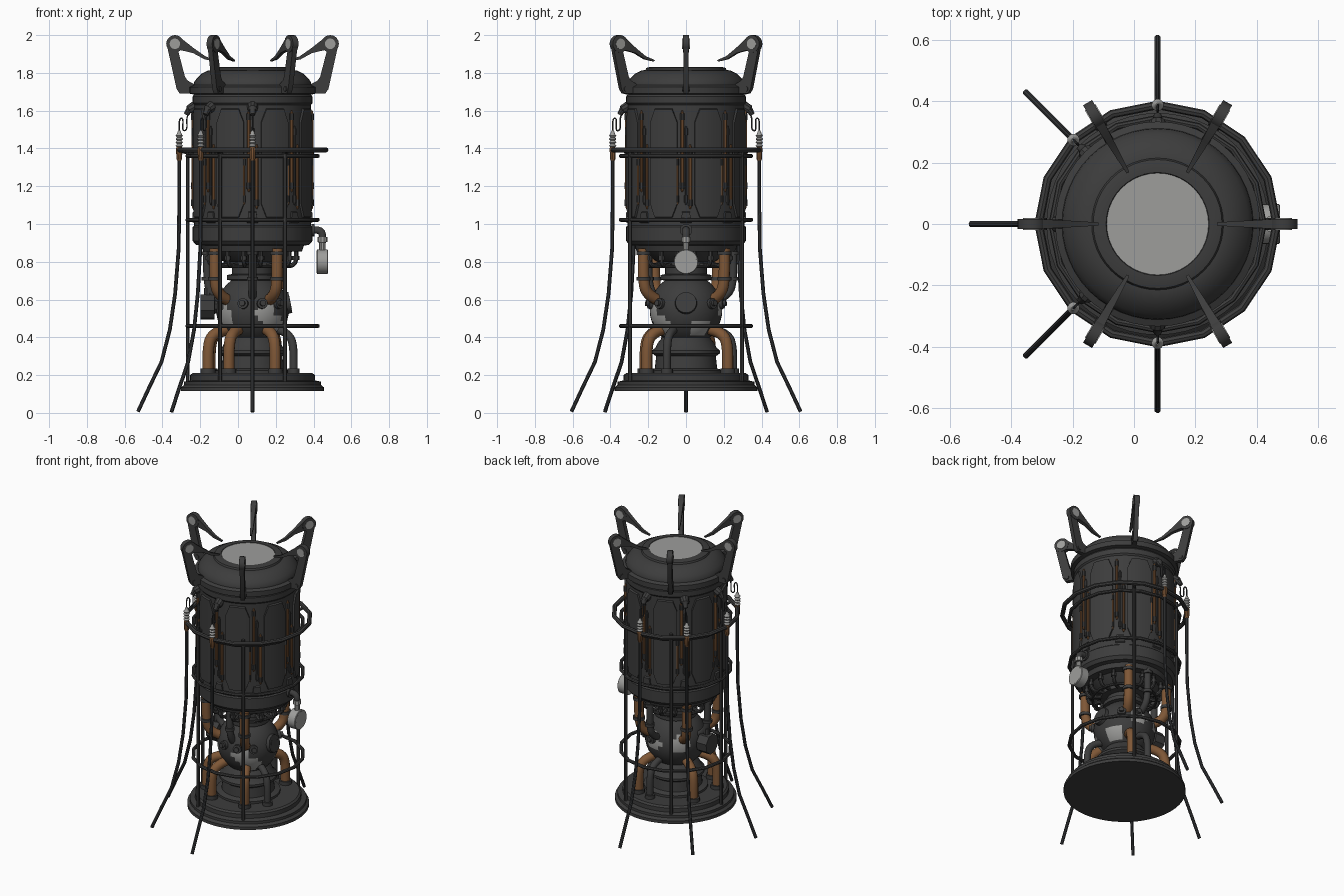
import bpy, bmesh, math
from mathutils import Vector

if "Cube" in bpy.data.objects:
    bpy.data.objects.remove(bpy.data.objects["Cube"])

CX = 0.077  # axis of the vessel


def material(name, rgb):
    m = bpy.data.materials.new(name)
    m.diffuse_color = (*rgb, 1)
    m.use_nodes = True
    m.node_tree.nodes["Principled BSDF"].inputs["Base Color"].default_value = m.diffuse_color
    return m


DARK = material("dark_iron", (0.046, 0.046, 0.046))
LIGHT = material("pale_grey", (0.34, 0.34, 0.33))
COPPER = material("copper", (0.21, 0.095, 0.037))
CABLE = material("cable_rubber", (0.036, 0.038, 0.041))


def P(deg, r, z, side=0.0):
    """Point around the vessel axis, with a sideways offset."""
    a = math.radians(deg)
    return Vector((CX + r * math.cos(a) - side * math.sin(a),
                   r * math.sin(a) + side * math.cos(a), z))


def finish(bm, name, *mats):
    bmesh.ops.recalc_face_normals(bm, faces=bm.faces)
    me = bpy.data.meshes.new(name)
    bm.to_mesh(me)
    bm.free()
    for m in mats:
        me.materials.append(m)
    me.shade_smooth()
    me.set_sharp_from_angle(angle=math.radians(32))
    ob = bpy.data.objects.new(name, me)
    bpy.context.collection.objects.link(ob)
    return ob


def skin(bm, rings, loop=False):
    n, count = len(rings[0]), len(rings)
    for i in range(count if loop else count - 1):
        a, b = rings[i], rings[(i + 1) % count]
        for j in range(n):
            bm.faces.new((a[j], a[(j + 1) % n], b[(j + 1) % n], b[j]))
    if not loop:
        bm.faces.new(rings[0])
        bm.faces.new(rings[-1])


def lathe(name, profile, mat, segs=40, loop=False):
    bm = bmesh.new()
    rings = [[bm.verts.new(P(360 * j / segs, r, z)) for j in range(segs)] for r, z in profile]
    skin(bm, rings, loop)
    return finish(bm, name, mat)


def hoop(name, r, z, t, segs=16):
    prof = [(r + t * math.cos(k * math.pi / 4), z + t * math.sin(k * math.pi / 4)) for k in range(8)]
    return lathe(name, prof, DARK, segs, True)


def tube(name, pts, rad, mat, n=10):
    pts = [Vector(p) for p in pts]
    rads = rad if isinstance(rad, list) else [rad] * len(pts)
    bm = bmesh.new()
    rings, u = [], Vector((0.31, 0.87, 0.23))
    for i, p in enumerate(pts):
        t = (pts[min(i + 1, len(pts) - 1)] - pts[max(i - 1, 0)]).normalized()
        u = (u - t * u.dot(t)).normalized()
        v = t.cross(u)
        rings.append([bm.verts.new(p + rads[i] * (u * math.cos(k * math.tau / n) + v * math.sin(k * math.tau / n)))
                      for k in range(n)])
    skin(bm, rings)
    return finish(bm, name, mat)


def bend(pts, times=2):
    """Round the corners of a path."""
    for _ in range(times):
        out = [pts[0]]
        for a, b in zip(pts, pts[1:]):
            out += [a.lerp(b, 0.25), a.lerp(b, 0.75)]
        pts = out + [pts[-1]]
    return pts


def slab(name, deg, outline, mat=DARK):
    """Flat plate standing in a radial plane: (radius, height, half thickness)."""
    bm = bmesh.new()
    skin(bm, [[bm.verts.new(P(deg, r, z, s * t)) for r, z, t in outline] for s in (-1, 1)])
    return finish(bm, name, mat)


# base, pedestal and neck
lathe("base", [(.378, .115), (.378, .135), (.362, .148), (.362, .165), (.33, .172), (.33, .2), (.318, .21),
               (.2, .21)], DARK, 48)
lathe("pedestal", [(.2, .2), (.2, .225), (.165, .235), (.158, .3), (.18, .315), (.18, .33), (.162, .345),
                   (.15, .37), (.125, .4)], DARK)
lathe("neck", [(.1, .66), (.11, .7), (.135, .705), (.135, .73), (.11, .735), (.11, .77), (.15, .775), (.15, .8),
               (.17, .81), (.22, .865)], DARK)

# lower sphere with worn pale patches
ball = lathe("sphere", [(.192 * math.sin(math.pi * (k + .1) / 20.2), .545 - .192 * math.cos(math.pi * (k + .1) / 20.2))
                        for k in range(21)], DARK)
ball.data.materials.append(LIGHT)
patches = [(.35, -.9, -.1), (.75, .4, -.5), (.6, -.65, -.45), (.2, .95, .1), (-.65, .7, .1), (-.75, -.6, -.2)]
for f in ball.data.polygons:
    d = (f.center - Vector((CX, 0, .545))).normalized()
    if any(d.dot(Vector(p).normalized()) > .955 for p in patches):
        f.material_index = 1

# porthole on the right, plugs on the front and back, valve box on the left
tube("porthole", [P(0, r, .545 + .2 * r) for r in (.15, .2, .201, .18)], [.062, .056, .036, .034], DARK, 20)
for i, a in enumerate((45, 75, 255, 285, 315)):
    tube(f"sphere_plug_{i}", [P(a, .17, .575), P(a, .205, .58), P(a, .206, .58), P(a, .22, .582)],
         [.028, .028, .016, .016], DARK, 12)
tube("valve_box", [P(180, .17, .56), P(180, .2, .56), P(180, .201, .56), P(180, .275, .56)],
     [.035, .035, .068, .068], DARK, 8)
tube("valve_stub", [P(180, .235, .62), P(180, .235, .66)], .022, DARK)

# main vessel
lathe("vessel", [(.2, .855), (.262, .855), (.272, .885), (.3, .89), (.317, .91), (.317, .985), (.309, .992),
                 (.309, 1.63), (.317, 1.64), (.317, 1.675), (.31, 1.685), (.334, 1.69), (.334, 1.725), (.312, 1.735),
                 (.31, 1.75), (.296, 1.77), (.27, 1.795), (.235, 1.813), (.215, 1.815), (.21, 1.826),
                 (.19, 1.831), (.168, 1.831), (.165, 1.825)], DARK, 48)
lathe("top_window", [(.166, 1.82), (.166, 1.8285)], LIGHT, 40)

# raised wall plates between the eight rod recesses
for k in range(8):
    bm = bmesh.new()
    rings = []
    for off, cut in ((-14, .07), (-9, 0), (-4, 0), (0, 0), (4, 0), (9, 0), (14, .07)):
        a = 22.5 + 45 * k + off
        lo, hi = 1.03 + cut, 1.615 - cut
        rings.append([bm.verts.new(P(a, r, z)) for r, z in ((.3, lo), (.32, lo + .008), (.32, hi - .008), (.3, hi))])
    skin(bm, rings)
    finish(bm, f"wall_plate_{k}", DARK)
    # copper rods and iron pins in each recess
    a = 45 * k
    for j, (s, lo, hi, r, m) in enumerate(((-.02, 1.17, 1.6, .009, COPPER), (.022, 1.08, 1.42, .009, COPPER),
                                           (.0, 1.1, 1.52, .007, DARK), (-.045, 1.1, 1.36, .006, COPPER))):
        tube(f"rod_{k}_{j}", [P(a, .314, z, s) for z in (lo, lo + .02, hi - .02, hi)], [r * .5, r, r, r * .5], m, 8)
        for z in (lo + .015, hi - .05):
            tube(f"rod_clip_{k}_{j}", [P(a, .314, z, s), P(a, .314, z + .035, s)], r + .003, DARK, 8)
    slab(f"recess_foot_{k}", a, [(.3, 1.0, .03), (.318, 1.01, .03), (.318, 1.06, .02), (.3, 1.07, .02)])

# guard cage: hoops, posts and feet
hoop("top_hoop", .388, 1.392, .014)
hoop("upper_hoop", .345, 1.36, .011)
hoop("middle_hoop", .345, 1.022, .011)
hoop("lower_hoop", .345, .46, .011)
for a in (60, 120, 180, 240, 300):
    tube(f"cage_post_{a}", [P(a, .343, .165), P(a, .343, 1.4)], .011, DARK, 8)
    tube(f"post_tie_{a}", [P(a, .3, 1.36), P(a, .388, 1.39)], .009, DARK, 8)
    tube(f"post_tie_low_{a}", [P(a, .3, 1.02), P(a, .345, 1.02)], .009, DARK, 8)

# copper and iron pipes, above and below the sphere
for i, (a, r, m) in enumerate(((300, .26, COPPER), (56, .245, COPPER), (140, .26, COPPER), (220, .26, COPPER),
                               (85, .25, DARK), (270, .2, DARK), (180, .24, DARK))):
    t = .03 if m is COPPER else .022
    tube(f"upper_pipe_{i}", bend([P(a, r, .87), P(a, r, .7), P(a, r - .02, .63), P(a, .14, .58)]), t, m, 12)
    for z in (.835, .7):
        tube(f"upper_pipe_collar_{i}", [P(a, r, z), P(a, r, z + .02)], t + .008, DARK, 12)
for i, (a, r, m) in enumerate(((300, .24, COPPER), (60, .255, COPPER), (240, .25, COPPER), (150, .26, COPPER),
                               (205, .26, COPPER), (85, .25, DARK), (335, .24, DARK))):
    t = .03 if m is COPPER else .022
    tube(f"lower_pipe_{i}", bend([P(a, r, .2), P(a, r, .36), P(a, r - .03, .42), P(a, .12, .45)]), t, m, 12)
    tube(f"lower_pipe_collar_{i}", [P(a, r, .205), P(a, r, .235)], t + .01, DARK, 12)

# small hanging pipes under the vessel
for k in range(16):
    a = 22.5 * k + 11
    tube(f"drip_pipe_{k}", bend([P(a, .235, .87), P(a, .235, .775), P(a, .14, .785)]), .012, DARK, 8)
    tube(f"drip_nut_{k}", [P(a, .235, .81), P(a, .235, .83)], .018, DARK, 6)
hoop("drip_ring", .2, .775, .009, 24)

# pressure gauge on the right
tube("gauge_pipe", bend([P(0, .3, .968), P(0, .37, .968), P(0, .37, .9)]), .02, DARK, 12)
tube("gauge_flange", [P(0, .312, .968), P(0, .327, .968)], .034, DARK, 12)
tube("gauge_fitting", [P(0, .37, z) for z in (.93, .905, .904, .855)], [.026, .026, .017, .017], LIGHT, 10)
tube("gauge", [P(0, r, .8) for r in (.339, .343, .396, .399, .3995, .393)], [.058, .065, .065, .062, .056, .055],
     LIGHT, 28)
tube("gauge_needle", [P(0, .395, .775), P(0, .395, .83)], .004, DARK, 6)

# power cables with insulators, five around the left side
for a in (90, 135, 180, 225, 270):
    path = [(.388, 1.36), (.388, 1.1), (.391, .87), (.41, .63), (.438, .44), (.482, .27), (.547, .135), (.607, .006)]
    tube(f"cable_{a}", [P(a, r, z) for r, z in path], .0105, CABLE, 8)
    tube(f"cable_cap_{a}", [P(a, .388, z) for z in (1.335, 1.345, 1.4, 1.41)], [.011, .015, .017, .012], COPPER)
    tube(f"insulator_{a}", [P(a, .388, 1.405 + .009 * k) for k in range(11)],
         [.012, .02] * 4 + [.012, .01, .006], LIGHT, 12)
    wire = [(.388, 1.49), (.388, 1.56), (.366, 1.56), (.372, 1.49), (.345, 1.5), (.35, 1.56), (.335, 1.59)]
    tube(f"lead_wire_{a}", bend([P(a, r, z) for r, z in wire]), .004, CABLE, 6)
    tube(f"lead_socket_{a}", [P(a, .3, 1.625), P(a, .335, 1.605), P(a, .336, 1.604), P(a, .352, 1.578)],
         [.03, .026, .018, .014], DARK)

# six folding claws around the rim
for a in range(0, 360, 60):
    slab(f"claw_strut_{a}", a, [(.3, 1.735, .014), (.32, 1.69, .014), (.385, 1.69, .014), (.402, 1.715, .014),
                                (.452, 1.94, .014), (.41, 1.97, .014), (.392, 1.91, .014), (.358, 1.78, .014),
                                (.345, 1.76, .014)])
    slab(f"claw_finger_{a}", a, [(.418, 1.998, .016), (.38, 1.985, .016), (.31, 1.93, .012), (.25, 1.888, .009),
                                 (.193, 1.868, .005), (.198, 1.86, .005), (.255, 1.872, .009), (.315, 1.905, .012),
                                 (.4, 1.925, .016)])
    tube(f"claw_knuckle_{a}", [P(a, .411, 1.954, s) for s in (-.017, .017)], .046, DARK, 20)
    tube(f"claw_pivot_{a}", [P(a, .411, 1.954, s) for s in (-.02, .02)], .028, LIGHT, 16)
    tube(f"claw_bolt_{a}", [P(a, .375, 1.715, s) for s in (-.02, .02)], .014, DARK)
